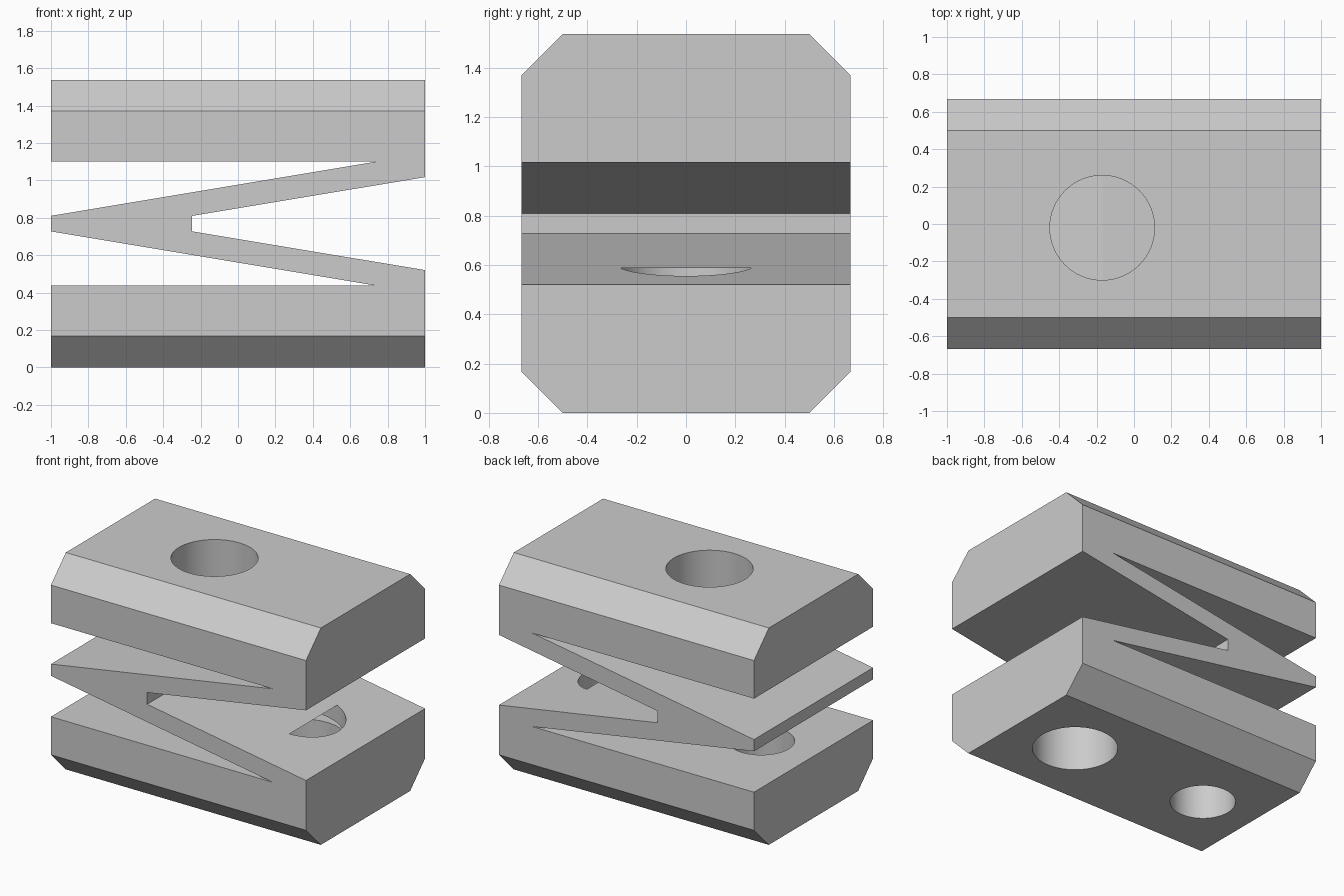
import bpy
import bmesh

cube = bpy.data.objects.get("Cube")
if cube:
    bpy.data.objects.remove(cube, do_unlink=True)

HEIGHT, HALF_DEPTH, CHAMFER = 1.537, 0.667, 0.167
MID = HEIGHT / 2

grey = bpy.data.materials.new("light grey")
grey.use_nodes = True
colour = (0.6, 0.6, 0.6, 1)
grey.diffuse_color = colour
grey.node_tree.nodes["Principled BSDF"].inputs["Base Color"].default_value = colour


def link_mesh(name, bm):
    mesh = bpy.data.meshes.new(name)
    bm.to_mesh(mesh)
    bm.free()
    mesh.materials.append(grey)
    obj = bpy.data.objects.new(name, mesh)
    bpy.context.collection.objects.link(obj)
    return obj


# Zigzag side profile: lower half, then mirrored about mid height
lower = [(-1, 0.727), (0.74, 0.437), (-1, 0.437), (-1, 0),
         (1, 0), (1, 0.52), (-0.245, 0.727)]
profile = lower + [(x, HEIGHT - z) for x, z in reversed(lower)]

# Folded spring block, extruded front to back
bm = bmesh.new()
face = bm.faces.new([bm.verts.new((x, -HALF_DEPTH, z)) for x, z in profile])
sweep = bmesh.ops.extrude_face_region(bm, geom=[face])
moved = [v for v in sweep["geom"] if isinstance(v, bmesh.types.BMVert)]
bmesh.ops.translate(bm, verts=moved, vec=(0, 2 * HALF_DEPTH, 0))
bmesh.ops.recalc_face_normals(bm, faces=bm.faces)

# Chamfer the long edges at the very top and bottom
long_edges = [e for e in bm.edges
              if abs(e.verts[0].co.y - e.verts[1].co.y) < 0.01
              and all(abs(abs(v.co.z - MID) - MID) < 0.001 for v in e.verts)]
bmesh.ops.bevel(bm, geom=long_edges, offset=CHAMFER, offset_type='OFFSET',
                segments=1, affect='EDGES')
block = link_mesh("spring_block", bm)


def drill(name, x, y, radius, z_low, z_high):
    """Cut a round vertical hole in the block."""
    bpy.ops.mesh.primitive_cylinder_add(
        vertices=64, radius=radius, depth=z_high - z_low,
        location=(x, y, (z_low + z_high) / 2))
    cutter = bpy.context.object
    cutter.name = name
    cutter.hide_render = True
    cutter.data.materials.append(grey)
    mod = block.modifiers.new(name, 'BOOLEAN')
    mod.operation, mod.solver, mod.object = 'DIFFERENCE', 'EXACT', cutter
    bpy.ops.object.select_all(action='DESELECT')
    block.select_set(True)
    bpy.context.view_layer.objects.active = block
    bpy.ops.object.modifier_apply(modifier=name)
    bpy.data.objects.remove(cutter, do_unlink=True)


# Large top hole, large bottom hole that breaks into the arm, small bottom hole
drill("top_hole", -0.17, -0.02, 0.28, HEIGHT - 0.588, HEIGHT + 0.1)
drill("bottom_hole", 0.505, 0, 0.28, -0.1, 0.588)
drill("small_bottom_hole", -0.59, 0, 0.215, -0.1, 0.5)

# Smooth hole walls, flat block faces
bpy.ops.object.shade_smooth_by_angle(angle=0.14)
